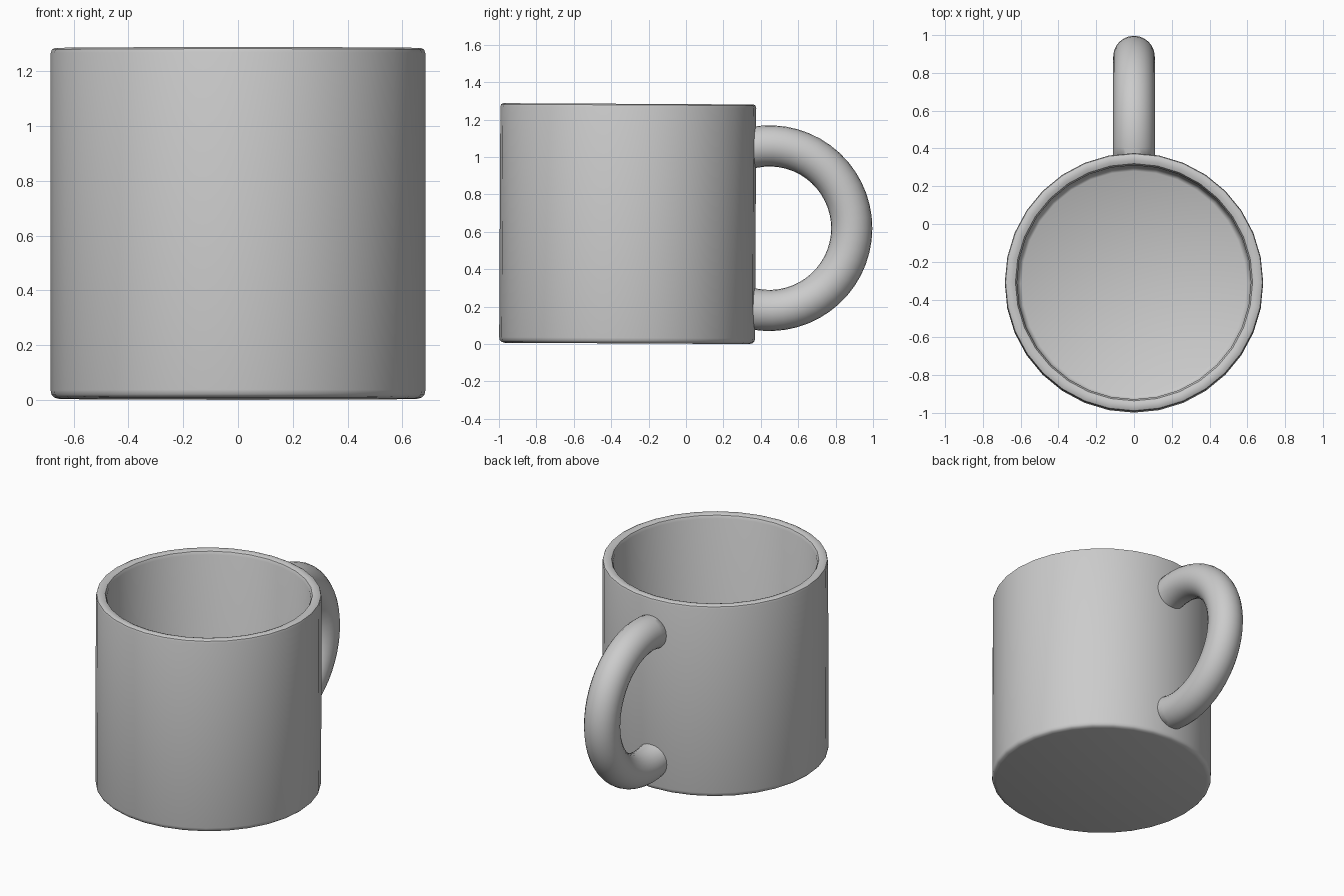
import bpy, bmesh, math
from mathutils import Matrix, Vector

if "Cube" in bpy.data.objects:
    bpy.data.objects.remove(bpy.data.objects["Cube"])

CY = -0.315          # centre of the cup body
# slight lean of the whole mug around its back lower edge
PIVOT = Vector((0, 0.37, 0))
LEAN = (Matrix.Translation(PIVOT) @ Matrix.Rotation(math.radians(-0.3), 4, 'X')
        @ Matrix.Translation(-PIVOT))


def skin(name, rings, angle):
    """Join rings of points with quads and cap both ends."""
    bm = bmesh.new()
    loops = [[bm.verts.new(LEAN @ Vector(p)) for p in ring] for ring in rings]
    n = len(loops[0])
    for a, b in zip(loops, loops[1:]):
        for i in range(n):
            j = (i + 1) % n
            bm.faces.new((a[i], a[j], b[j], b[i]))
    bm.faces.new(loops[0])
    bm.faces.new(loops[-1])
    bmesh.ops.recalc_face_normals(bm, faces=bm.faces)
    mesh = bpy.data.meshes.new(name)
    bm.to_mesh(mesh)
    bm.free()
    ob = bpy.data.objects.new(name, mesh)
    bpy.context.collection.objects.link(ob)
    bpy.ops.object.select_all(action='DESELECT')
    ob.select_set(True)
    bpy.context.view_layer.objects.active = ob
    bpy.ops.object.shade_smooth_by_angle(angle=math.radians(angle))
    return ob


def circle(r, z, n=32):
    return [(r * math.cos(2 * math.pi * i / n),
             CY + r * math.sin(2 * math.pi * i / n), z) for i in range(n)]


# cup body: outer wall, rounded rim, inner wall, floor
profile = [(0.655, 0.0), (0.672, 0.005), (0.681, 0.014), (0.684, 0.03),
           (0.684, 1.262), (0.680, 1.275), (0.668, 1.281), (0.645, 1.281),
           (0.628, 1.274), (0.619, 1.255), (0.617, 0.10), (0.610, 0.08),
           (0.595, 0.07)]
skin("cup_body", [circle(r, z) for r, z in profile], 40)

# handle: round tube bent in an arc, its ends sunk into the wall
R, TUBE, HY, HZ = 0.44, 0.11, 0.443, 0.62
rings = []
for k in range(33):
    a = math.radians(-108 + 216 * k / 32)
    ring = []
    for i in range(24):
        t = 2 * math.pi * i / 24
        d = R + TUBE * math.cos(t)
        ring.append((TUBE * math.sin(t), max(0.335, HY + d * math.cos(a)),
                     HZ + d * math.sin(a)))
    rings.append(ring)
skin("handle", rings, 60)
